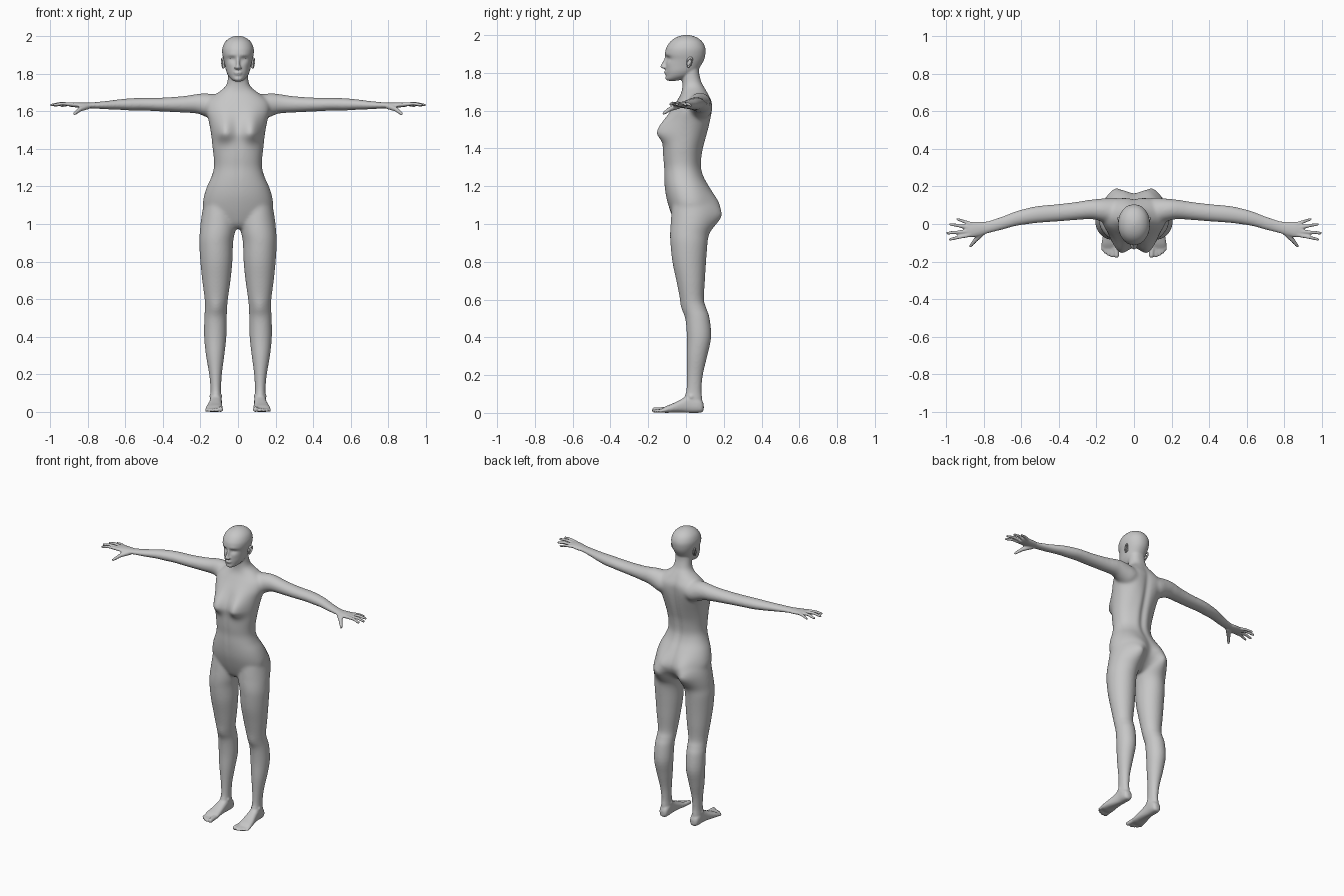
import bpy, bmesh, math
from mathutils import Vector, Matrix

skin = bpy.data.materials.new("plain grey")
skin.diffuse_color = (0.57, 0.57, 0.57, 1)


def smooth_rows(rows, steps=4):
    """Catmull-Rom resampling of section rows."""
    out = []
    for i in range(len(rows) - 1):
        p = [rows[max(0, min(len(rows) - 1, i + k))] for k in (-1, 0, 1, 2)]
        for s in range(steps):
            t = s / steps
            out.append([0.5 * (2 * b + (c - a) * t + (2 * a - 5 * b + 4 * c - d) * t * t
                               + (3 * b - a - 3 * c + d) * t ** 3) for a, b, c, d in zip(*p)])
    return out + [list(rows[-1])]


def loft(bm, axis, rows, side=1, n=32, power=1.0):
    """Skin oval sections; row = position on axis, then low/high bounds on the two other axes."""
    u, v = [k for k in range(3) if k != axis]
    rings = []
    for t, u0, u1, v0, v1 in smooth_rows(rows):
        ring = []
        for k in range(n):
            a = 2 * math.pi * k / n
            c, s = math.cos(a), math.sin(a)
            co = [0, 0, 0]
            co[axis] = t
            co[u] = (u0 + u1) / 2 + (u1 - u0) / 2 * math.copysign(abs(c) ** power, c)
            co[v] = (v0 + v1) / 2 + (v1 - v0) / 2 * math.copysign(abs(s) ** power, s)
            co[0] *= side
            ring.append(bm.verts.new(co))
        rings.append(ring)
    for a, b in zip(rings, rings[1:]):
        for k in range(n):
            bm.faces.new((a[k], a[(k + 1) % n], b[(k + 1) % n], b[k]))
    bm.faces.new(rings[0])
    bm.faces.new(rings[-1])


def blob(bm, center, radii, side=1):
    c = Vector((center[0] * side, center[1], center[2]))
    m = Matrix.Translation(c) @ Matrix.Diagonal((*radii, 1))
    bmesh.ops.create_uvsphere(bm, u_segments=24, v_segments=16, radius=1, matrix=m)


def digit(bm, points, side=1):
    """Finger or toe: rounded chain through (x, y, z, radius) points."""
    for a, b in zip(points, points[1:]):
        pa, pb = Vector((a[0] * side, a[1], a[2])), Vector((b[0] * side, b[1], b[2]))
        d = pb - pa
        m = Matrix.Translation((pa + pb) / 2) @ d.to_track_quat('Z', 'Y').to_matrix().to_4x4()
        bmesh.ops.create_cone(bm, cap_ends=True, segments=16, radius1=a[3], radius2=b[3],
                              depth=d.length, matrix=m)
        for p, r in ((pa, a[3]), (pb, b[3])):
            bmesh.ops.create_uvsphere(bm, u_segments=16, v_segments=10, radius=r,
                                      matrix=Matrix.Translation(p))


def finish(bm, name):
    bmesh.ops.recalc_face_normals(bm, faces=bm.faces)
    for f in bm.faces:
        f.smooth = True
    me = bpy.data.meshes.new(name)
    bm.to_mesh(me)
    bm.free()
    me.materials.append(skin)
    ob = bpy.data.objects.new(name, me)
    bpy.context.collection.objects.link(ob)
    return ob


def bake(ob):
    """Apply the modifiers of an object."""
    dg = bpy.context.evaluated_depsgraph_get()
    me = bpy.data.meshes.new_from_object(ob.evaluated_get(dg))
    ob.modifiers.clear()
    ob.data = me
    me.materials.clear()
    me.materials.append(skin)


def ramp(x, a, b):
    t = max(0, min(1, (x - a) / (b - a)))
    return t * t * (3 - 2 * t)


body = bmesh.new()

# torso and neck: z, half width, front y, back y
torso = [(.975, .04, -.03, .06), (1.0, .10, -.055, .09), (1.05, .168, -.077, .12),
         (1.1, .187, -.094, .137), (1.15, .181, -.107, .132), (1.2, .165, -.114, .114),
         (1.25, .142, -.117, .09), (1.3, .128, -.117, .076), (1.35, .129, -.122, .078),
         (1.4, .135, -.124, .086), (1.45, .14, -.12, .1), (1.5, .147, -.112, .113),
         (1.55, .157, -.097, .123), (1.6, .17, -.077, .13), (1.65, .165, -.049, .132),
         (1.69, .12, -.027, .116), (1.72, .078, -.02, .1), (1.75, .058, -.02, .083),
         (1.8, .052, -.022, .07), (1.86, .05, -.02, .07)]
loft(body, 2, [(z, -w, w, f, b) for z, w, f, b in torso], n=48, power=.92)

# head: z, half width, front y, back y
head = [(1.758, .018, -.098, -.05), (1.768, .034, -.107, -.01), (1.785, .05, -.106, .03),
        (1.81, .062, -.108, .06), (1.84, .069, -.106, .08), (1.87, .076, -.105, .096),
        (1.9, .083, -.11, .103), (1.93, .084, -.106, .103), (1.96, .074, -.088, .09),
        (1.98, .057, -.066, .07), (1.993, .036, -.04, .045), (2.001, .01, -.01, .014)]
loft(body, 2, [(z, -w, w, f, b) for z, w, f, b in head], n=40, power=.95)

# nose, lips and chin
loft(body, 2, [(1.822, -.013, .013, -.122, -.08), (1.83, -.016, .016, -.136, -.08),
               (1.838, -.013, .013, -.136, -.08), (1.86, -.009, .009, -.124, -.08),
               (1.892, -.012, .012, -.111, -.08)], n=20)
blob(body, (0, -.106, 1.806), (.021, .011, .005))
blob(body, (0, -.104, 1.796), (.018, .011, .0055))
blob(body, (0, -.096, 1.773), (.022, .014, .013))

leg = [(1.14, .03, .168, -.06, .10), (1.1, .02, .183, -.072, .122), (1.05, .012, .193, -.078, .135),
       (1.0, .009, .2, -.082, .132), (.95, .017, .204, -.085, .118), (.9, .026, .206, -.083, .114),
       (.8, .03, .2, -.072, .106), (.7, .04, .19, -.051, .1), (.6, .054, .177, -.03, .095),
       (.55, .058, .176, -.016, .109), (.5, .06, .179, -.003, .125), (.4, .062, .18, .005, .133),
       (.3, .073, .17, .004, .112), (.2, .086, .153, .005, .089), (.12, .09, .146, .002, .082),
       (.07, .088, .148, -.012, .086), (.04, .09, .146, -.01, .085)]
arm = [(.07, 0, .12, 1.56, 1.68), (.12, .002, .132, 1.548, 1.69), (.17, .012, .135, 1.568, 1.695),
       (.21, .023, .132, 1.585, 1.693), (.25, .025, .127, 1.59, 1.686), (.3, .022, .118, 1.593, 1.679),
       (.4, .014, .106, 1.598, 1.672), (.5, .007, .097, 1.603, 1.671), (.56, 0, .086, 1.603, 1.669),
       (.63, -.011, .067, 1.607, 1.663), (.7, -.03, .04, 1.61, 1.654), (.78, -.05, .014, 1.615, 1.646),
       (.82, -.062, .013, 1.616, 1.646), (.86, -.071, .012, 1.62, 1.647), (.895, -.068, .005, 1.623, 1.645)]
foot = [(.094, .104, .126, .015, .045), (.085, .09, .142, .003, .065), (.06, .085, .149, 0, .085),
        (.02, .086, .149, 0, .098), (-.02, .085, .155, .002, .075), (-.07, .082, .167, .002, .05),
        (-.105, .08, .172, 0, .036), (-.13, .085, .166, .003, .022)]
fingers = [[(.87, -.058, 1.634, .011), (.93, -.07, 1.64, .0095), (.978, -.082, 1.633, .008)],
           [(.88, -.038, 1.635, .011), (.94, -.044, 1.641, .0095), (.992, -.048, 1.632, .008)],
           [(.88, -.018, 1.635, .011), (.93, -.009, 1.639, .0095), (.976, -.002, 1.63, .008)],
           [(.865, 0, 1.634, .0105), (.9, .013, 1.635, .009), (.939, .025, 1.628, .0075)],
           [(.8, -.04, 1.625, .016), (.84, -.082, 1.61, .0125), (.87, -.118, 1.586, .0085)]]
toes = [(.095, -.167, .0145), (.119, -.169, .0095), (.138, -.162, .009), (.155, -.151, .0085),
        (.17, -.136, .008)]

for s in (1, -1):
    loft(body, 2, leg, s)
    loft(body, 0, arm, s, n=24)
    loft(body, 1, foot, s, n=24, power=.8)
    for f in fingers:
        digit(body, f, s)
    for x, y, r in toes:
        digit(body, [(x * .9 + .012, -.1, .018, r), (x - .002, y, r, r)], s)
    blob(body, (.011, -.116, 1.83), (.009, .011, .007), s)                # nostril
    blob(body, (.118, .028, .085), (.035, .022, .02), s)                  # ankle

# fuse all parts into one skin
body = finish(body, "body")
fuse = body.modifiers.new("fuse", 'REMESH')
fuse.mode = 'VOXEL'
fuse.voxel_size = .0055
bake(body)

# melt the joints of trunk, hips and shoulders, less so on limbs, not on head, hands and feet
levels = {}
for v in body.data.vertices:
    x, z = abs(v.co.x), v.co.z
    w = 1 - .85 * ramp(x, .18, .3) - .15 * ramp(x, .7, .8)
    w *= 1 - ramp(z, 1.69, 1.77)
    w *= .12 + .88 * ramp(z, .82, .96)
    levels.setdefault(round(w * ramp(z, .07, .15), 1), []).append(v.index)
group = body.vertex_groups.new(name="melt")
for w, ids in levels.items():
    if w > 0:
        group.add(ids, w, 'REPLACE')
melt = body.modifiers.new("melt", 'SMOOTH')
melt.vertex_group = "melt"
melt.factor = .5
melt.iterations = 45
bake(body)
body.vertex_groups.clear()

# soft swellings and hollows: x, z, spread sideways / up / down, amount, facing (-1 front, 1 back)
bulges = [(.074, 1.487, .037, .062, .034, .052, -1),     # breast
          (.083, 1.06, .052, .075, .055, .058, 1),       # buttock
          (.085, 1.60, .042, .06, .08, .013, 1),         # shoulder blade
          (.036, 1.36, .022, .12, .12, .006, 1),         # lower back
          (0, 1.45, .014, .16, .18, -.004, 1),           # spine
          (0, 1.32, .012, .12, .12, -.0015, -1),         # belly line
          (.115, .555, .026, .03, .03, .007, -1),        # knee
          (.033, 1.878, .016, .008, .011, -.010, -1),    # eye socket
          (.036, 1.899, .02, .008, .006, .003, -1),      # brow
          (.042, 1.845, .015, .014, .016, .004, -1)]     # cheek
normals = [v.normal.copy() for v in body.data.vertices]
for v, nrm in zip(body.data.vertices, normals):
    x, y, z = v.co
    if abs(x) > .25:
        continue
    for bx, bz, sx, up, down, amount, facing in bulges:
        face = max(0, nrm.y * facing)
        if face > 0:
            sz = up if z > bz else down
            for s in (1, -1):
                e = ((x - bx * s) / sx) ** 2 + ((z - bz) / sz) ** 2
                v.co.y += facing * amount * face ** .5 * math.exp(-e / 2)
for p in body.data.polygons:
    p.use_smooth = True
relax = body.modifiers.new("relax", 'SMOOTH')
relax.factor = .5
relax.iterations = 4

for s, label in ((1, "left"), (-1, "right")):
    # ear: curved rim around a shallow bowl
    ear = bmesh.new()
    n, k = 28, 10
    grid = []
    for i in range(n):
        a = 2 * math.pi * i / n
        w = .012 + .004 * math.sin(a)
        row = []
        for j in range(k):
            b = 2 * math.pi * j / k
            r = 1 + .28 * math.cos(b)
            y = .018 + w * r * math.cos(a) + .006 * math.sin(a)
            row.append(ear.verts.new((s * (.08 + .006 * math.sin(b) + .3 * (y - .018)), y,
                                      1.856 + .023 * r * math.sin(a))))
        grid.append(row)
    for i in range(n):
        for j in range(k):
            p, q = grid[i], grid[(i + 1) % n]
            ear.faces.new((p[j], q[j], q[(j + 1) % k], p[(j + 1) % k]))
    blob(ear, (.074, .016, 1.852), (.007, .014, .022), s)
    finish(ear, label + "_ear")

    # eyeball
    eye = bmesh.new()
    blob(eye, (.033, -.076, 1.877), (.014, .0125, .008), s)
    finish(eye, label + "_eye")
